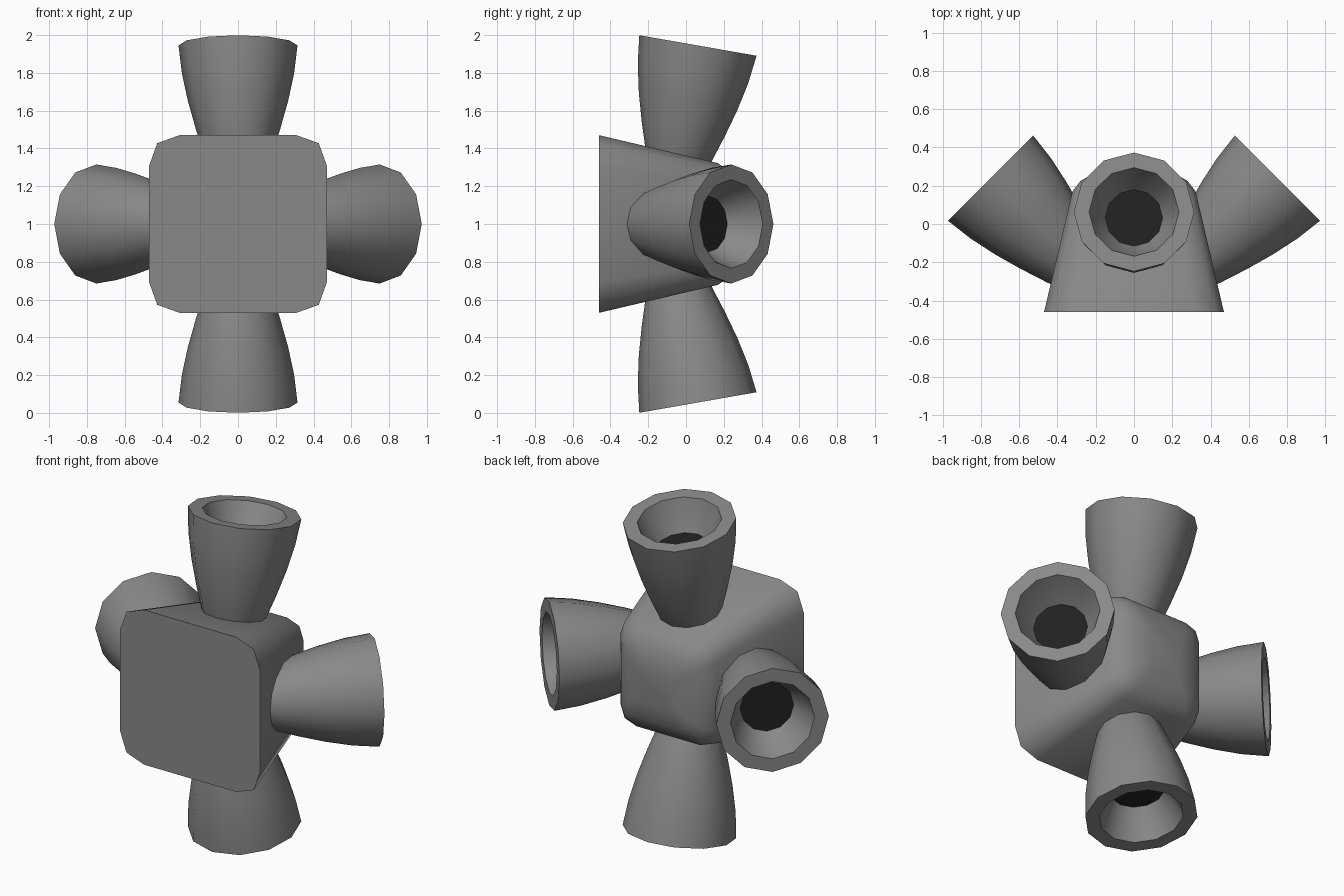
import bpy, bmesh, math
from mathutils import Vector

if "Cube" in bpy.data.objects:
    bpy.data.objects.remove(bpy.data.objects["Cube"])


def material(name, v):
    m = bpy.data.materials.new(name)
    m.diffuse_color = (v, v, v, 1)
    m.use_nodes = True
    m.node_tree.nodes["Principled BSDF"].inputs["Base Color"].default_value = m.diffuse_color
    return m


grey = material("mid grey", 0.25)
dark = material("near black", 0.015)


def loft(name, rings, dark_last=False):
    """Skin a list of closed rings, capping both ends."""
    bm = bmesh.new()
    loops = [[bm.verts.new(p) for p in r] for r in rings]
    n = len(loops[0])
    for a, b in zip(loops, loops[1:]):
        for i in range(n):
            j = (i + 1) % n
            bm.faces.new((a[i], a[j], b[j], b[i]))
    bm.faces.new(loops[0][::-1])
    cap = bm.faces.new(loops[-1])
    if dark_last:
        cap.material_index = 1
    bmesh.ops.recalc_face_normals(bm, faces=bm.faces)
    me = bpy.data.meshes.new(name)
    bm.to_mesh(me)
    bm.free()
    ob = bpy.data.objects.new(name, me)
    bpy.context.collection.objects.link(ob)
    me.materials.append(grey)
    me.materials.append(dark)
    bpy.ops.object.select_all(action='DESELECT')
    ob.select_set(True)
    bpy.context.view_layer.objects.active = ob
    bpy.ops.object.shade_smooth_by_angle(angle=math.radians(60))
    return ob


# Tapered body: rounded-square section, flat front, domed back
def rounded_square(y, h):
    quarter = [(1, -0.66), (1, 0.66), (0.91, 0.91)]
    pts = []
    for k in range(4):
        c, s = round(math.cos(k * math.pi / 2)), round(math.sin(k * math.pi / 2))
        pts += [(h * (c * u - s * v), y, 1 + h * (s * u + c * v)) for u, v in quarter]
    return pts


body_profile = [(-0.46, 0.47), (0.17, 0.322), (0.225, 0.28), (0.265, 0.21), (0.285, 0.11)]
loft("body", [rounded_square(y, h) for y, h in body_profile])

# Nozzles: (depth from mouth, radius), outside from the base to the rim, then inside
nozzle_profile = [(0.72, 0.12), (0.6, 0.175), (0.45, 0.223), (0.3, 0.265), (0.15, 0.297),
                  (0.0, 0.315), (0.0, 0.235), (0.09, 0.2), (0.18, 0.15)]


def nozzle(name, mouth, axis):
    mouth, axis = Vector(mouth), Vector(axis).normalized()
    # one cross axis lies in the plane of the y axis and the nozzle axis
    u = axis.cross(Vector((0, 1, 0))).normalized()
    v = axis.cross(u)
    rings = []
    for depth, r in nozzle_profile:
        c = mouth - axis * depth
        rings.append([c + r * (u * math.cos(a) + v * math.sin(a))
                      for a in (i * math.pi / 6 for i in range(12))])
    loft(name, rings, dark_last=True)


for side, label in ((1, "right"), (-1, "left")):
    nozzle(label + "_nozzle", (side * 0.75, 0.24, 1), (side, 1, 0))
for side, label in ((1, "top"), (-1, "bottom")):
    nozzle(label + "_nozzle", (0, 0.063, 1 + side * 0.945), (0, 0.175, side))
